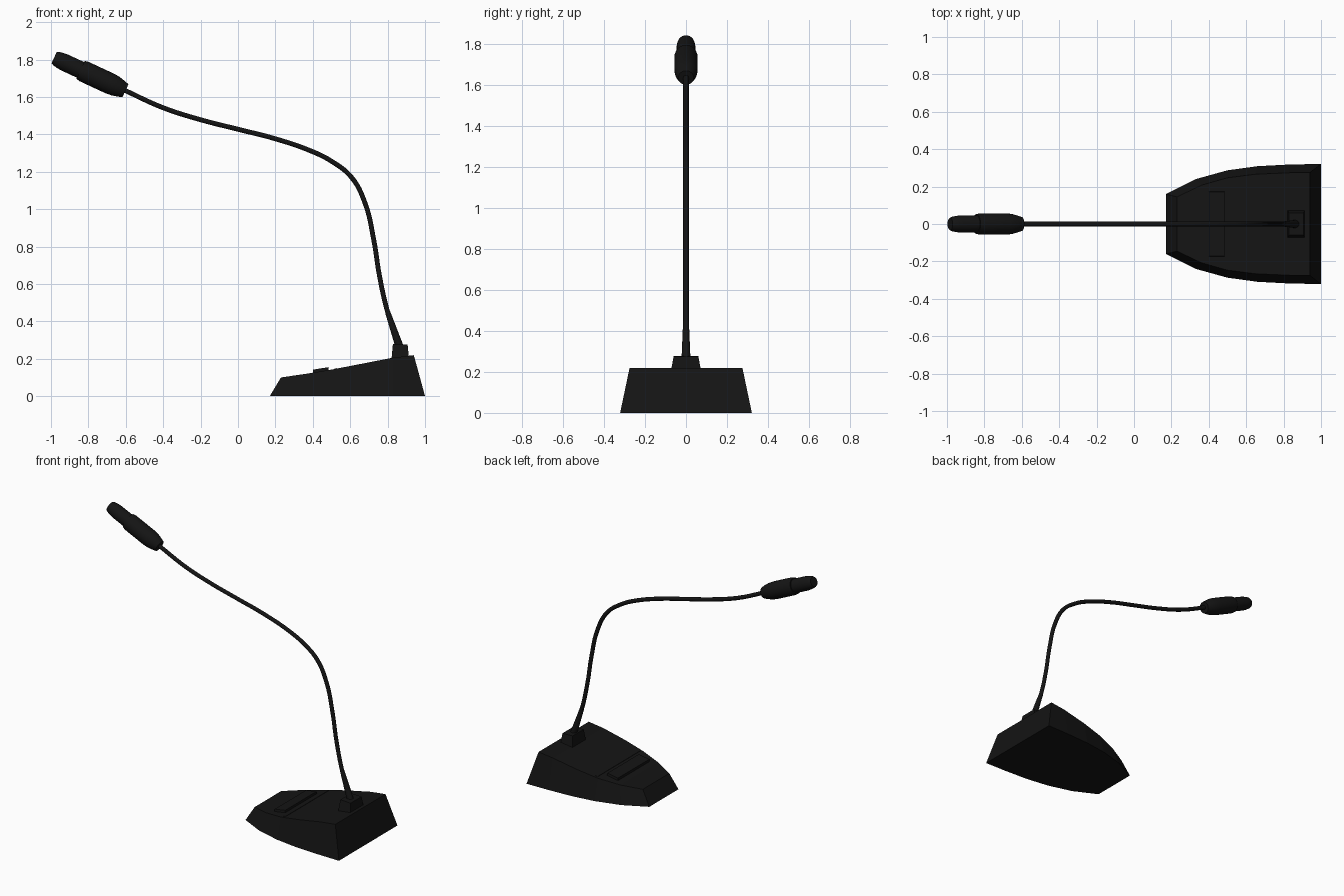
import bpy, bmesh, math
from mathutils import Vector

if "Cube" in bpy.data.objects:
    bpy.data.objects.remove(bpy.data.objects["Cube"])

black = bpy.data.materials.new("matte_black")
black.diffuse_color = (0.007, 0.007, 0.007, 1)
black.use_nodes = True
black.node_tree.nodes["Principled BSDF"].inputs["Base Color"].default_value = black.diffuse_color


def mesh_object(name, bm, smooth=False):
    bmesh.ops.recalc_face_normals(bm, faces=bm.faces)
    me = bpy.data.meshes.new(name)
    bm.to_mesh(me)
    bm.free()
    ob = bpy.data.objects.new(name, me)
    bpy.context.collection.objects.link(ob)
    me.materials.append(black)
    if smooth:
        bpy.ops.object.select_all(action='DESELECT')
        bpy.context.view_layer.objects.active = ob
        ob.select_set(True)
        bpy.ops.object.shade_smooth_by_angle(angle=math.radians(40))
    return ob


def loft(name, rings, smooth=False):
    """Skin a list of closed rings and cap both ends."""
    bm = bmesh.new()
    vs = [[bm.verts.new(p) for p in r] for r in rings]
    n = len(vs[0])
    for a, b in zip(vs, vs[1:]):
        for i in range(n):
            j = (i + 1) % n
            bm.faces.new((a[i], a[j], b[j], b[i]))
    bm.faces.new(vs[0])
    bm.faces.new(vs[-1][::-1])
    return mesh_object(name, bm, smooth)


def lathe(name, start, end, profile, sides=24):
    """Revolve (fraction, radius) pairs around the line from start to end."""
    start, end = Vector(start), Vector(end)
    u = (end - start).normalized()
    side = Vector((0, 1, 0))
    up = u.cross(side)
    rings = []
    for t, r in profile:
        c = start.lerp(end, t)
        rings.append([c + r * (math.cos(a) * side + math.sin(a) * up)
                      for a in (2 * math.pi * i / sides for i in range(sides))])
    return loft(name, rings, True)


def wedge(name, x0, x1, low, high, w0, w1, inset=0.0):
    """Block across y; low/high give the z at x0 and x1."""
    a = [(x0, -w0, low[0]), (x1, -w0, low[1]), (x1, w0, low[1]), (x0, w0, low[0])]
    b = [(x0 + inset, -w1, high[0]), (x1 - inset, -w1, high[1]),
         (x1 - inset, w1, high[1]), (x0 + inset, w1, high[0])]
    return loft(name, [a, b])


# Base: stations of (bottom x, bottom half width, top x, top half width, top z)
stations = [(0.17, 0.16, 0.23, 0.145, 0.10), (0.33, 0.24, 0.36, 0.207, 0.119),
            (0.50, 0.287, 0.50, 0.247, 0.142), (0.66, 0.309, 0.65, 0.266, 0.171),
            (0.83, 0.318, 0.83, 0.274, 0.206), (1.0, 0.321, 0.94, 0.275, 0.219)]
loft("base", [[(bx, -bw, 0), (tx, -tw, tz), (tx, tw, tz), (bx, bw, 0)]
              for bx, bw, tx, tw, tz in stations])

# Push button and the panel seam behind it
wedge("button", 0.40, 0.485, (0.11, 0.125), (0.142, 0.155), 0.175, 0.172, 0.002)
wedge("panel_seam", 0.515, 0.53, (0.13, 0.13), (0.147, 0.150), 0.235, 0.235)

# Socket that holds the neck
wedge("neck_socket", 0.82, 0.915, (0.19, 0.19), (0.278, 0.275), 0.076, 0.06, 0.008)

# Gooseneck: bezier through the side view
path = [(0.872, 0.24), (0.80, 0.45), (0.757, 0.64), (0.725, 0.84), (0.68, 1.03),
        (0.607, 1.17), (0.50, 1.256), (0.39, 1.311), (0.2, 1.376), (0.0, 1.427),
        (-0.2, 1.478), (-0.4, 1.542), (-0.62, 1.642)]
cu = bpy.data.curves.new("neck_path", 'CURVE')
cu.dimensions = '3D'
cu.bevel_depth = 0.0135
cu.bevel_resolution = 3
cu.resolution_u = 6
cu.use_fill_caps = True
sp = cu.splines.new('BEZIER')
sp.bezier_points.add(len(path) - 1)
for bp, (x, z) in zip(sp.bezier_points, path):
    bp.co = (x, 0, z)
    bp.handle_left_type = bp.handle_right_type = 'AUTO'
neck = bpy.data.objects.new("gooseneck", cu)
bpy.context.collection.objects.link(neck)
cu.materials.append(black)

# Tapered strain relief at the foot of the neck
lathe("strain_relief", (0.865, 0, 0.26), (0.80, 0, 0.45),
      [(0, 0.022), (0.5, 0.018), (1, 0.014)], 16)

# Microphone: thick grip and slimmer ribbed head
head, tail = (-0.602, 0, 1.633), (-0.983, 0, 1.81)
lathe("mic_grip", head, tail,
      [(0, 0.038), (0.06, 0.046), (0.14, 0.054), (0.22, 0.057), (0.58, 0.057),
       (0.63, 0.053)])
lathe("mic_head", head, tail,
      [(0.58, 0.046), (0.86, 0.046), (0.92, 0.043), (0.97, 0.039), (1, 0.033)])
